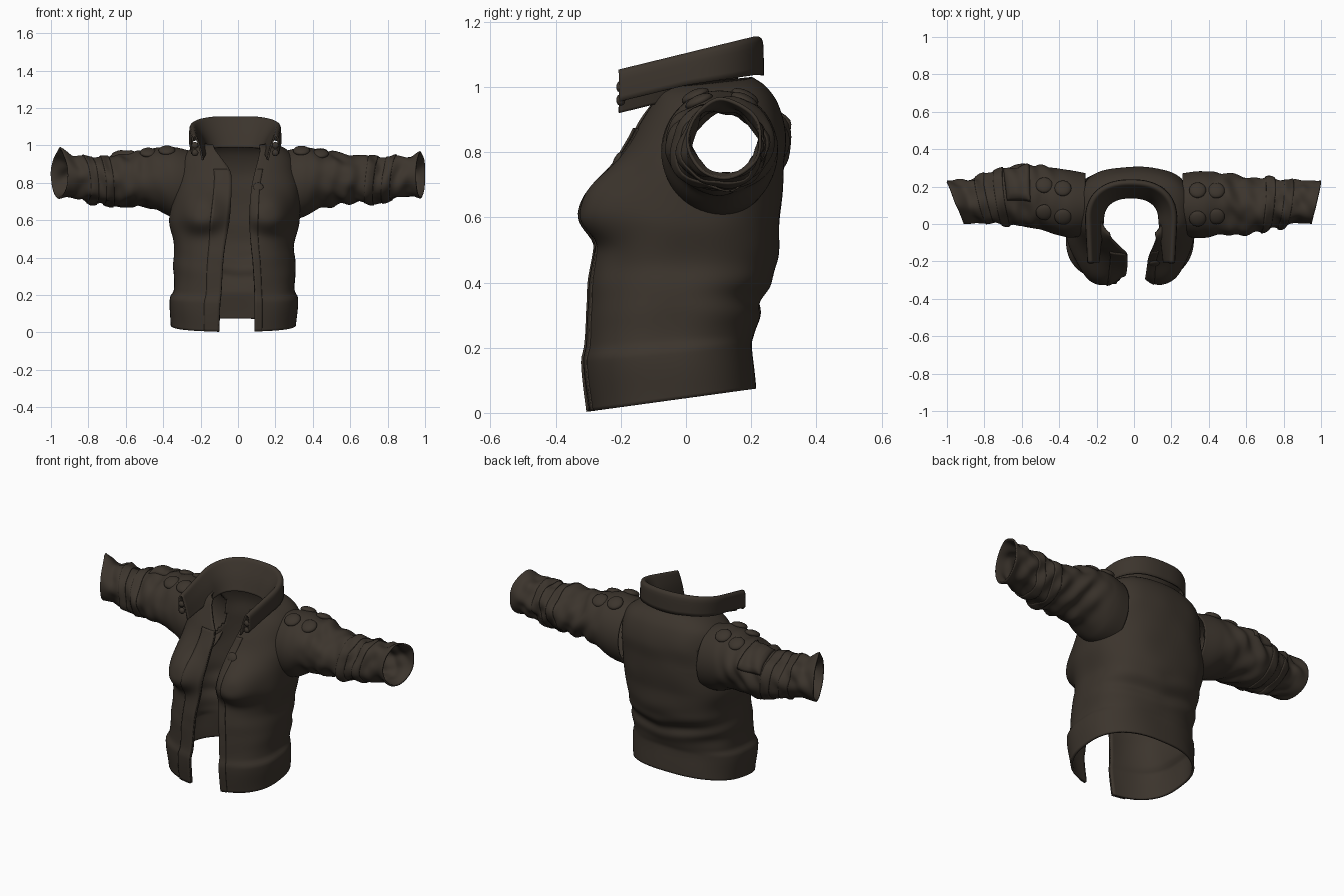
import bpy, bmesh, math
from mathutils import Vector, noise

cube = bpy.data.objects.get("Cube")
if cube:
    bpy.data.objects.remove(cube, do_unlink=True)

leather = bpy.data.materials.new("dark_brown_leather")
leather.use_nodes = True
colour = (0.045, 0.035, 0.026, 1)
leather.diffuse_color = colour
bsdf = leather.node_tree.nodes["Principled BSDF"]
bsdf.inputs["Base Color"].default_value = colour
bsdf.inputs["Roughness"].default_value = 0.8


def sample(table, k):
    """Smoothly interpolate table rows by their first column."""
    k = min(max(k, table[0][0]), table[-1][0])
    n = len(table) - 1
    i = next(m for m in range(n) if k <= table[m + 1][0])
    a, b = table[i], table[i + 1]
    p, q = table[max(i - 1, 0)], table[min(i + 2, n)]
    h = b[0] - a[0]
    t = (k - a[0]) / h
    out = []
    for c in range(1, len(a)):
        ma = (b[c] - p[c]) / (b[0] - p[0]) * h
        mb = (q[c] - a[c]) / (q[0] - a[0]) * h
        out.append((2*t**3 - 3*t*t + 1) * a[c] + (t**3 - 2*t*t + t) * ma
                   + (3*t*t - 2*t**3) * b[c] + (t**3 - t*t) * mb)
    return out


def finish(name, bm, thick=0):
    mesh = bpy.data.meshes.new(name)
    for f in bm.faces:
        f.smooth = True
    bm.to_mesh(mesh)
    bm.free()
    mesh.materials.append(leather)
    ob = bpy.data.objects.new(name, mesh)
    bpy.context.collection.objects.link(ob)
    if thick:
        mod = ob.modifiers.new("thickness", 'SOLIDIFY')
        mod.thickness = thick
        mod.offset = -1
    return ob


def sheet(name, point, rows, cols, thick, flip=False, wrap=False, hole=None):
    """Surface from point(u, v), u and v in 0..1, open where hole(centre) is true."""
    bm = bmesh.new()
    count = cols if wrap else cols + 1
    grid = [[bm.verts.new(point(i / rows, j / cols)) for j in range(count)]
            for i in range(rows + 1)]
    for i in range(rows):
        for j in range(cols):
            k = (j + 1) % count
            quad = [grid[i][j], grid[i+1][j], grid[i+1][k], grid[i][k]]
            bm.faces.new(quad[::-1] if flip else quad)
    if hole:
        cut = [f for f in bm.faces if hole(f.calc_center_median())]
        bmesh.ops.delete(bm, geom=cut, context='FACES')
    return finish(name, bm, thick)


# Body rings: height, centre x, half width, front y, back y, opening right x, left x, tilt
BODY = [
    (.045, -.025, .335, -.30, .215, -.10, .09, .137),
    (.19, -.022, .345, -.318, .203, -.095, .09, .09),
    (.225, -.02, .327, -.31, .21, -.09, .09, .07),
    (.36, -.018, .325, -.297, .238, -.08, .08, 0),
    (.46, -.022, .322, -.287, .28, -.07, .07, 0),
    (.6, -.018, .348, -.262, .288, -.045, .06, 0),
    (.76, 0, .335, -.215, .302, -.035, .07, 0),
    (.86, 0, .32, -.16, .305, -.04, .09, 0),
    (.94, 0, .29, -.12, .28, -.09, .11, .05),
    (.985, 0, .235, -.1, .245, -.125, .12, .08),
    (1.01, -.012, .165, -.09, .205, -.135, .115, .1),
]
P = 0.8


def power(v, e):
    return math.copysign(abs(v) ** e, v)


def body(z, v, out=0):
    cx, hw, yf, yb, xr, xl, tilt = sample(BODY, z)
    start = math.asin(power((xr - cx) / hw, 1 / P))
    end = math.asin(power((xl - cx) / hw, 1 / P)) - 2 * math.pi
    a = start + (end - start) * v
    s, c = math.sin(a), math.cos(a)
    x = cx + (hw + out) * power(s, P)
    y = (yf + yb) / 2 - ((yb - yf) / 2 + out) * power(c, P)
    # Bust fullness, sharper on the underside
    if c > 0:
        drop = .09 if z < .63 else .125
        for bx in (-.195, .17):
            r = ((x - bx) / .12)**2 + ((z - .63) / drop)**2
            y -= .085 * math.exp(-r**1.5) * min(1, c * 3)
    # Swooping back folds above the hem and soft creases
    fold = math.exp(-((z - .36) / .08)**2) * (.15 + max(0, -c))
    w = .008 * fold * math.sin(50 * (z - .36) - 9 * abs(x) + 4 * x)
    w += .007 * noise.noise((x * 6, y * 6, z * 7)) * min(1, z * 4)
    return Vector((x + s * w, y - c * w, z + tilt * y))


# Sleeve rings: distance out, centre y, centre z, radius y, radius z
SLEEVE = [
    (.25, .105, .785, .165, .185),
    (.35, .105, .803, .18, .187),
    (.45, .115, .822, .17, .155),
    (.6, .12, .813, .16, .137),
    (.75, .12, .812, .138, .126),
    (.87, .118, .825, .118, .113),
    (.95, .118, .835, .112, .112),
    (1.0, .118, .84, .117, .124),
]


def sleeve_ring(side, x):
    """Cross-section; the right arm sits further back and is a little fuller."""
    cy, cz, ry, rz = sample(SLEEVE, x)
    bell = math.exp(-((x - .63) / .18)**2)
    size = 1 + .04 * bell if side < 0 else 1 - .06 * bell
    return cy + (.035 if side < 0 else -.022) * bell, cz, ry * size, rz * size


def sleeve(side, x, a, out=0):
    cy, cz, ry, rz = sleeve_ring(side, x)
    c, s = math.cos(a), math.sin(a)
    near = min(1, max(0, (x - .36) / .15)) * min(1, (1.03 - x) * 8)
    # Irregular creases and a lifted cuff corner
    w = .005 * near * math.sin(58 * x + 3 * math.sin(a + side) + 2 * math.sin(2 * a))
    w += .02 * near * noise.noise((x * 12, c * 1.6 + side * 5, s * 1.6))
    tip = max(0, (x - .93) / .07) * math.exp(-((a - 1.7) / .35)**2)
    w += out
    y = cy + (ry + w) * c
    z = cz + (rz + w) * s + (.005 if side > 0 else .025) * tip
    slant = (.045 if side < 0 else .025) * max(0, (x - .5) / .5)
    return Vector((side * (x - slant * (1 - c)), y, z))


def armhole(p):
    """True where the body wall lies well inside a sleeve."""
    if abs(p.x) < .25:
        return False
    cy, cz, ry, rz = sleeve_ring(p.x, abs(p.x))
    return ((p.y - cy) / ry)**2 + ((p.z - cz) / rz)**2 < .8


LOW, HIGH = BODY[0][0], BODY[-1][0]
sheet("jacket_body", lambda u, v: body(LOW + (HIGH - LOW) * u, v), 90, 120, .012, hole=armhole)
sheet("right_placket", lambda u, v: body(LOW + .83 * u, .04 * v, .007), 60, 6, .009)
sheet("left_facing", lambda u, v: body(LOW + .83 * u, 1 - .02 * (1 - v), .004), 60, 4, .007)


def dome(name, centre, normal, radius, height):
    bm = bmesh.new()
    bmesh.ops.create_uvsphere(bm, u_segments=24, v_segments=12, radius=1)
    bmesh.ops.scale(bm, vec=(radius, radius, height), verts=bm.verts)
    ob = finish(name, bm)
    ob.rotation_euler = normal.to_track_quat('Z', 'Y').to_euler()
    ob.location = centre


for side, label in ((1, "left"), (-1, "right")):
    sheet(label + "_sleeve",
          lambda u, v: sleeve(side, .26 + .74 * u, 2 * math.pi * v),
          90, 56, .009, flip=side > 0, wrap=True)
    # Overlapping cuff wraps
    for n, x0 in enumerate((.70, .80)):
        sheet(f"{label}_sleeve_wrap_{n + 1}",
              lambda u, v: sleeve(side, x0 + .05 * u + .015 * math.sin(2 * math.pi * v),
                                  2 * math.pi * v, .005),
              6, 48, .008, flip=side > 0, wrap=True)
    # Padded shoulder studs
    for n, x in enumerate((.34, .44) if side > 0 else (.38, .48)):
        for m, a in enumerate((1.12, 2.0)):
            normal = Vector((0, math.cos(a), math.sin(a)))
            dome(f"{label}_stud_{n + 1}_{m + 1}", sleeve(side, x, a), normal, .045, .02)

# Raised pad on the right upper arm
sheet("right_arm_pad",
      lambda u, v: sleeve(-1, .56 + .14 * u, .35 + 1.4 * v,
                          .014 * min(1, 8 * min(u, 1 - u, v, 1 - v))), 16, 16, .01)

# Collar: horseshoe path swept with a folded section (outward offset, drop)
FOLD = [(0, -.075, -.125), (.35, -.045, -.06), (.6, -.01, -.008),
        (.7, 0, 0), (.8, .008, -.012), (1, .01, -.09)]


def collar(u, v):
    off, drop = sample(FOLD, u)
    leg = .225
    q = abs(v - .5) * 2
    sgn = 1 if v > .5 else -1
    k = max(0, (q - .6) / .4)
    if off < 0:
        off *= 1 - .5 * k
    if k:
        x, y = .228 + off - .012 * k, .02 - leg * k
    else:
        a = q / .6 * math.pi / 2
        x = (.228 + off) * power(math.sin(a), .85)
        y = .02 + (.2 + off) * power(math.cos(a), .85)
    top = 1.095 + .245 * min(y, .21)
    return Vector((-.015 + sgn * x, y, top + drop * (1 + .2 * max(0, y / .2))))


sheet("collar", collar, 24, 90, .009)

# Collar tab fasteners and chest button
for side, label in ((1, "left"), (-1, "right")):
    for n, z in enumerate((.96, 1.0)):
        dome(f"{label}_collar_snap_{n + 1}", Vector((-.015 + side * .215, -.2, z)),
             Vector((0, -1, 0)), .018, .014)
chest = min((body(.775, .8 + .2 * i / 60) for i in range(61)), key=lambda p: abs(p.x - .11))
dome("chest_button", chest, Vector((.1, -1, .5)), .028, .01)
